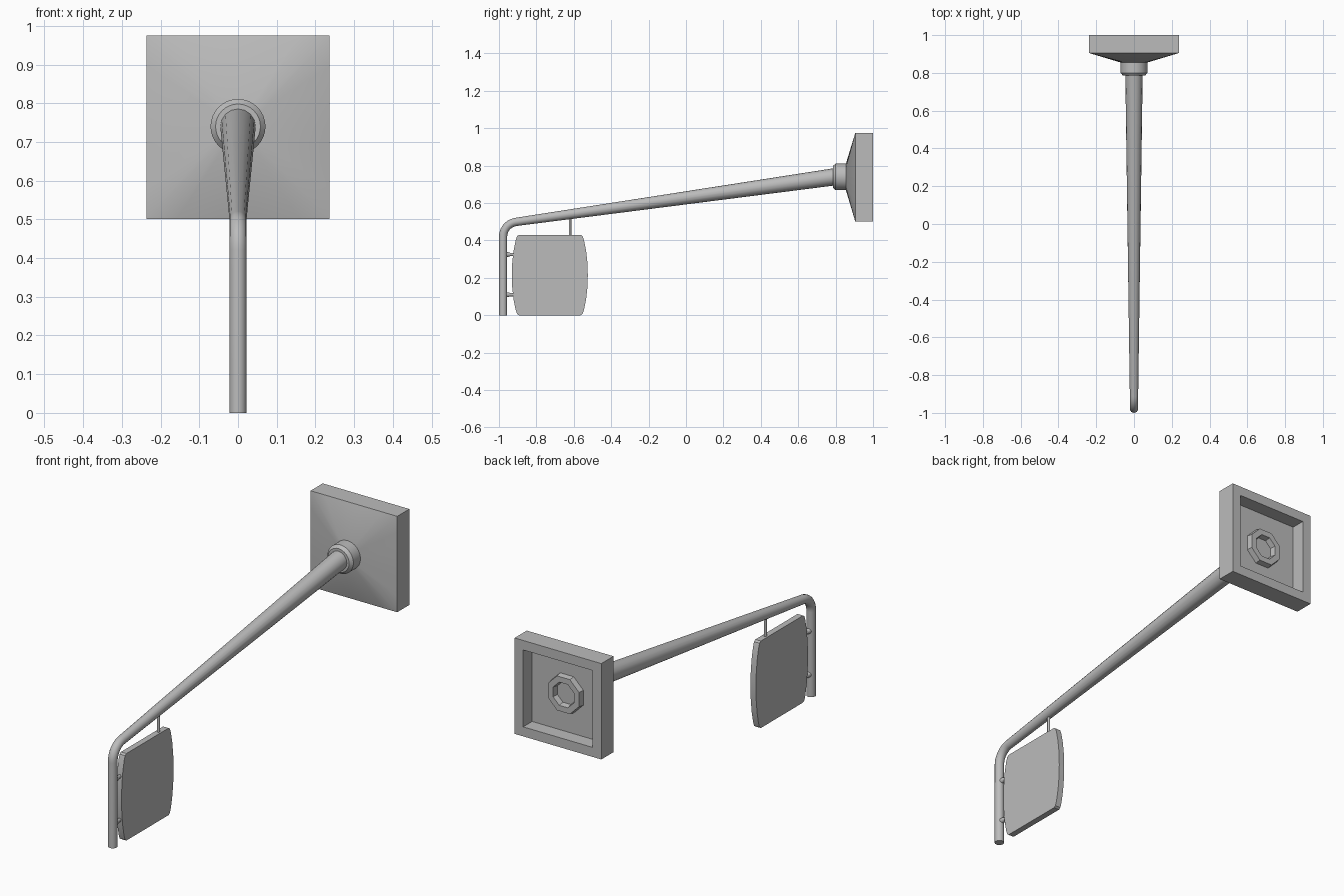
import bpy
import bmesh
from math import sin, cos, pi, radians

default = bpy.data.objects.get("Cube")
if default:
    bpy.data.objects.remove(default, do_unlink=True)

grey = bpy.data.materials.new("plain grey")
grey.use_nodes = True
colour = (0.5, 0.5, 0.5, 1)
grey.diffuse_color = colour
grey.node_tree.nodes["Principled BSDF"].inputs["Base Color"].default_value = colour

HUB_Z = 0.74   # height of the wall mount axis


def finish(obj, angle=30):
    """Assign the material and smooth the round surfaces."""
    obj.data.materials.clear()
    obj.data.materials.append(grey)
    bpy.ops.object.select_all(action='DESELECT')
    obj.select_set(True)
    bpy.context.view_layer.objects.active = obj
    bpy.ops.object.shade_smooth_by_angle(angle=radians(angle))


def loft(name, rings, close=False):
    """Skin rings of equal length; cap the ends or join last to first."""
    bm = bmesh.new()
    loops = [[bm.verts.new(p) for p in ring] for ring in rings]
    n = len(loops[0])
    pairs = list(zip(loops, loops[1:]))
    if close:
        pairs.append((loops[-1], loops[0]))
    else:
        bm.faces.new(loops[0])
        bm.faces.new(loops[-1])
    for a, b in pairs:
        for i in range(n):
            j = (i + 1) % n
            bm.faces.new((a[i], a[j], b[j], b[i]))
    bmesh.ops.recalc_face_normals(bm, faces=bm.faces)
    mesh = bpy.data.meshes.new(name)
    bm.to_mesh(mesh)
    bm.free()
    obj = bpy.data.objects.new(name, mesh)
    bpy.context.collection.objects.link(obj)
    finish(obj)
    return obj


def circle(r, y, n=32, z=HUB_Z, turn=0.0):
    return [(r * cos(2 * pi * i / n + turn), y, z + r * sin(2 * pi * i / n + turn))
            for i in range(n)]


def square(h, y, n=32):
    ring = []
    for i in range(n):
        c, s = cos(2 * pi * i / n), sin(2 * pi * i / n)
        k = h / max(abs(c), abs(s))
        ring.append((c * k, y, HUB_Z - 0.002 + s * k))
    return ring


def tube(name, points, sides=6):
    """Round tube through (y, z, radius) points at x = 0."""
    curve = bpy.data.curves.new(name, 'CURVE')
    curve.dimensions = '3D'
    curve.bevel_depth = 1.0
    curve.bevel_resolution = sides
    curve.use_fill_caps = True
    spline = curve.splines.new('POLY')
    spline.points.add(len(points) - 1)
    for p, (y, z, r) in zip(spline.points, points):
        p.co = (0, y, z, 1)
        p.radius = r
    obj = bpy.data.objects.new(name, curve)
    bpy.context.collection.objects.link(obj)
    bpy.ops.object.select_all(action='DESELECT')
    obj.select_set(True)
    bpy.context.view_layer.objects.active = obj
    bpy.ops.object.convert(target='MESH')
    finish(bpy.context.object, 40)


# Tapered arm, elbow and hanging post in one bent tube
post_y, post_r, bend_r, bend_z = -0.978, 0.022, 0.08, 0.42
tilt = math_tilt = radians(8.1)
path = [(post_y, 0.0, post_r)]
steps = 10
for i in range(steps + 1):
    a = pi - (pi / 2 - tilt) * i / steps
    path.append((post_y + bend_r + bend_r * cos(a), bend_z + bend_r * sin(a), post_r))
path.append((0.80, 0.741, 0.046))
tube("arm_and_post", path)

# Collar where the arm meets the wall mount
loft("collar", [circle(r, y) for y, r in
                ((0.785, 0.058), (0.80, 0.071), (0.86, 0.071))])

# Square wall mount: sloped front, straight rim, recessed back
loft("wall_mount", [circle(0.071, 0.855), square(0.237, 0.905), square(0.237, 1.0),
                    square(0.19, 1.0), square(0.19, 0.93)])

# Eight-sided socket inside the recess
loft("back_socket", [circle(r, y, 8, turn=pi / 8) for r, y in
                     ((0.098, 0.925), (0.092, 0.957), (0.062, 0.957), (0.055, 0.925))],
     close=True)

# Sign panel with gently bulging sides
centre_y, centre_z = -0.728, 0.215
side = [(0.215, 0.165), (0.208, 0.175), (0.185, 0.183), (0.13, 0.194), (0.065, 0.201)]
right = side + [(0.0, 0.203)] + [(-z, w) for z, w in reversed(side)]
outline = [(centre_y + w, centre_z + z) for z, w in right]
outline += [(centre_y - w, centre_z + z) for z, w in reversed(right)]
loft("sign_panel", [[(x, y, z) for y, z in outline] for x in (-0.015, 0.015)])

# Pins holding the panel to the post, and the rod to the arm
for label, z in (("upper", 0.325), ("lower", 0.11)):
    tube(label + "_pin", [(post_y, z, 0.013), (-0.95, z, 0.013),
                          (-0.94, z, 0.009), (-0.915, z, 0.009)], 3)
tube("hanging_rod", [(-0.62, 0.42, 0.007), (-0.62, 0.54, 0.007)], 3)
